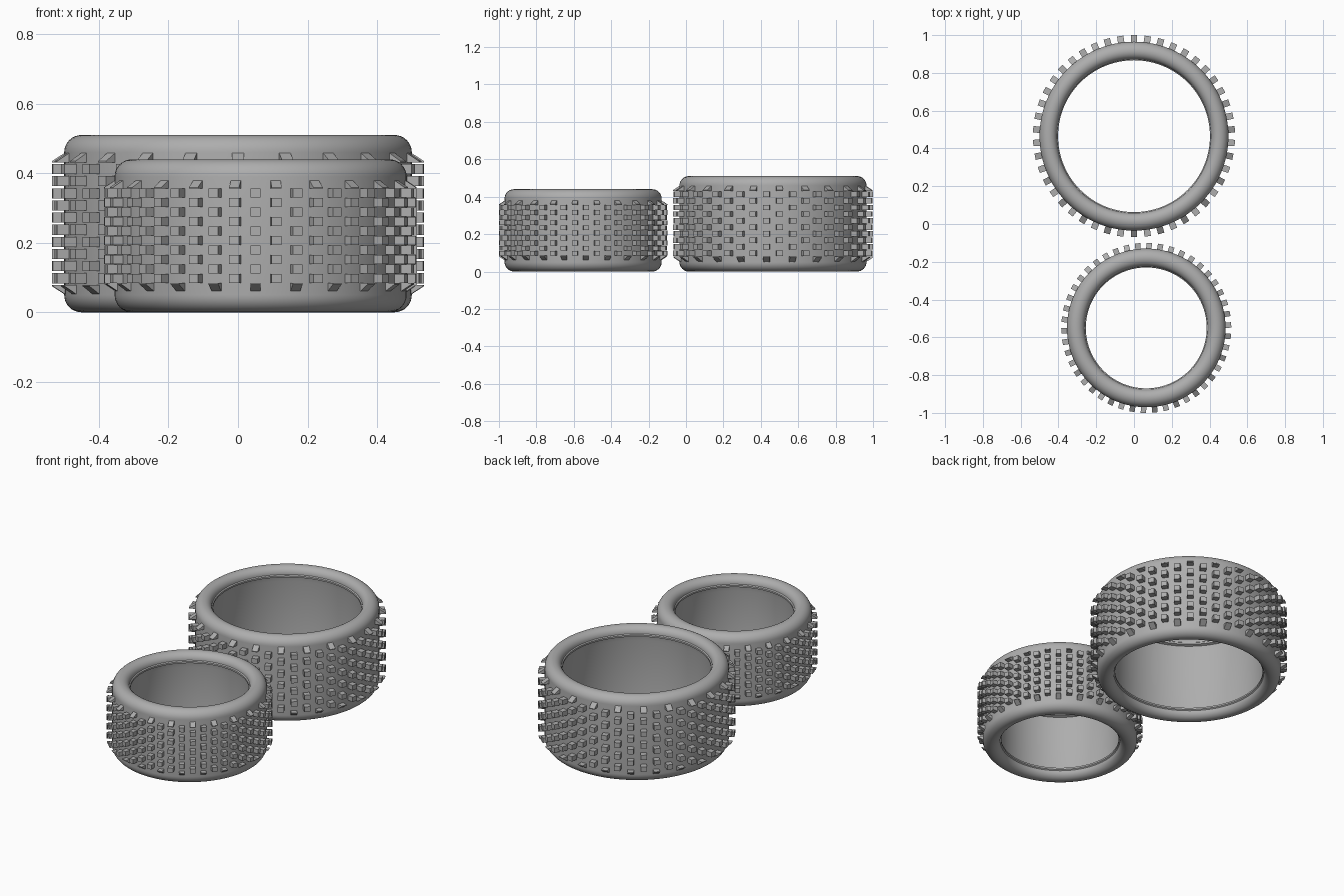
import bpy, bmesh, math
from mathutils import Matrix, Vector

if "Cube" in bpy.data.objects:
    bpy.data.objects.remove(bpy.data.objects["Cube"])

rubber = bpy.data.materials.new("grey rubber")
rubber.diffuse_color = (0.42, 0.42, 0.42, 1)
rubber.use_nodes = True
rubber.node_tree.nodes["Principled BSDF"].inputs["Base Color"].default_value = rubber.diffuse_color


def finish(bm, name, loc, smooth=False):
    bmesh.ops.recalc_face_normals(bm, faces=bm.faces)
    me = bpy.data.meshes.new(name)
    bm.to_mesh(me)
    bm.free()
    me.materials.append(rubber)
    ob = bpy.data.objects.new(name, me)
    ob.location = loc
    bpy.context.collection.objects.link(ob)
    if smooth:
        bpy.ops.object.select_all(action='DESELECT')
        ob.select_set(True)
        bpy.context.view_layer.objects.active = ob
        bpy.ops.object.shade_smooth_by_angle(angle=math.radians(40))
    return ob


def lathe(name, profile, loc, seg=96):
    """Spin a closed (radius, z) profile around the z axis."""
    bm = bmesh.new()
    rings = []
    for i in range(seg):
        a = 2 * math.pi * i / seg
        rings.append([bm.verts.new((r * math.cos(a), r * math.sin(a), z)) for r, z in profile])
    n = len(profile)
    for i in range(seg):
        p, q = rings[i], rings[(i + 1) % seg]
        for j in range(n):
            k = (j + 1) % n
            bm.faces.new((p[j], q[j], q[k], p[k]))
    return finish(bm, name, loc, True)


def add_lug(bm, profile, width, angle):
    """Extrude a (radius, z) outline sideways and turn it to an angle."""
    rot = Matrix.Rotation(angle, 3, 'Z')
    sides = [[bm.verts.new(rot @ Vector((r, s * width / 2, z))) for r, z in profile] for s in (-1, 1)]
    bm.faces.new(sides[0])
    bm.faces.new(sides[1][::-1])
    n = len(profile)
    for j in range(n):
        k = (j + 1) % n
        bm.faces.new((sides[0][j], sides[1][j], sides[1][k], sides[0][k]))


def tyre(prefix, loc, h, body, tip, bore, corner, width, block_h, shoulder, phase):
    # hollow carcass: rounded shoulder, rolled lip, stepped inner wall
    half = []
    for i in range(9):
        a = math.pi / 2 * i / 8
        half.append((body - corner + corner * math.cos(a), h / 2 - corner + corner * math.sin(a)))
    lip = body - corner - bore
    for i in range(1, 8):
        a = math.pi / 2 * i / 7
        half.append((bore + lip * (1 - math.sin(a)), h / 2 - 0.04 * (1 - math.cos(a))))
    half += [(bore - 0.006, h / 2 - 0.045), (bore - 0.006, h / 2 - 0.055),
             (bore + 0.008, h / 2 - 0.06), (bore + 0.012, h / 2 - 0.085)]
    profile = half + [(r, -z) for r, z in reversed(half)]
    lathe(prefix + "_carcass", [(r, z + h / 2) for r, z in profile], loc)

    # 46 staggered columns, each with five blocks and one sloped shoulder lug
    blocks, lugs = bmesh.new(), bmesh.new()
    step = 2 * shoulder / 5.5
    root = body - 0.02
    for c in range(46):
        side = 1 if c % 2 == 0 else -1
        angle = -math.pi / 2 + phase + 2 * math.pi * c / 46
        for k in range(1, 6):
            z = h / 2 + side * (shoulder - k * step)
            lo, hi = z - block_h / 2, z + block_h / 2
            add_lug(blocks, [(root, lo), (tip, lo), (tip, hi), (root, hi)], width, angle)
        base = shoulder - block_h * 0.55
        top = shoulder + block_h * 0.5
        outline = [(root, base), (tip, base), (tip, base + 0.004), (body - 0.006, top), (root, top - 0.01)]
        add_lug(lugs, [(r, h / 2 + side * z) for r, z in outline], width, angle)
    finish(blocks, prefix + "_tread_blocks", loc)
    finish(lugs, prefix + "_shoulder_lugs", loc)


# wide rear tyre and narrower front tyre, both lying flat
tyre("rear_tyre", (0, 0.465, 0), 0.51, 0.50, 0.535, 0.408, 0.05, 0.034, 0.029, 0.192, 0)
tyre("front_tyre", (0.065, -0.55, 0), 0.44, 0.42, 0.45, 0.326, 0.05, 0.029, 0.026, 0.15, math.radians(5.9))
